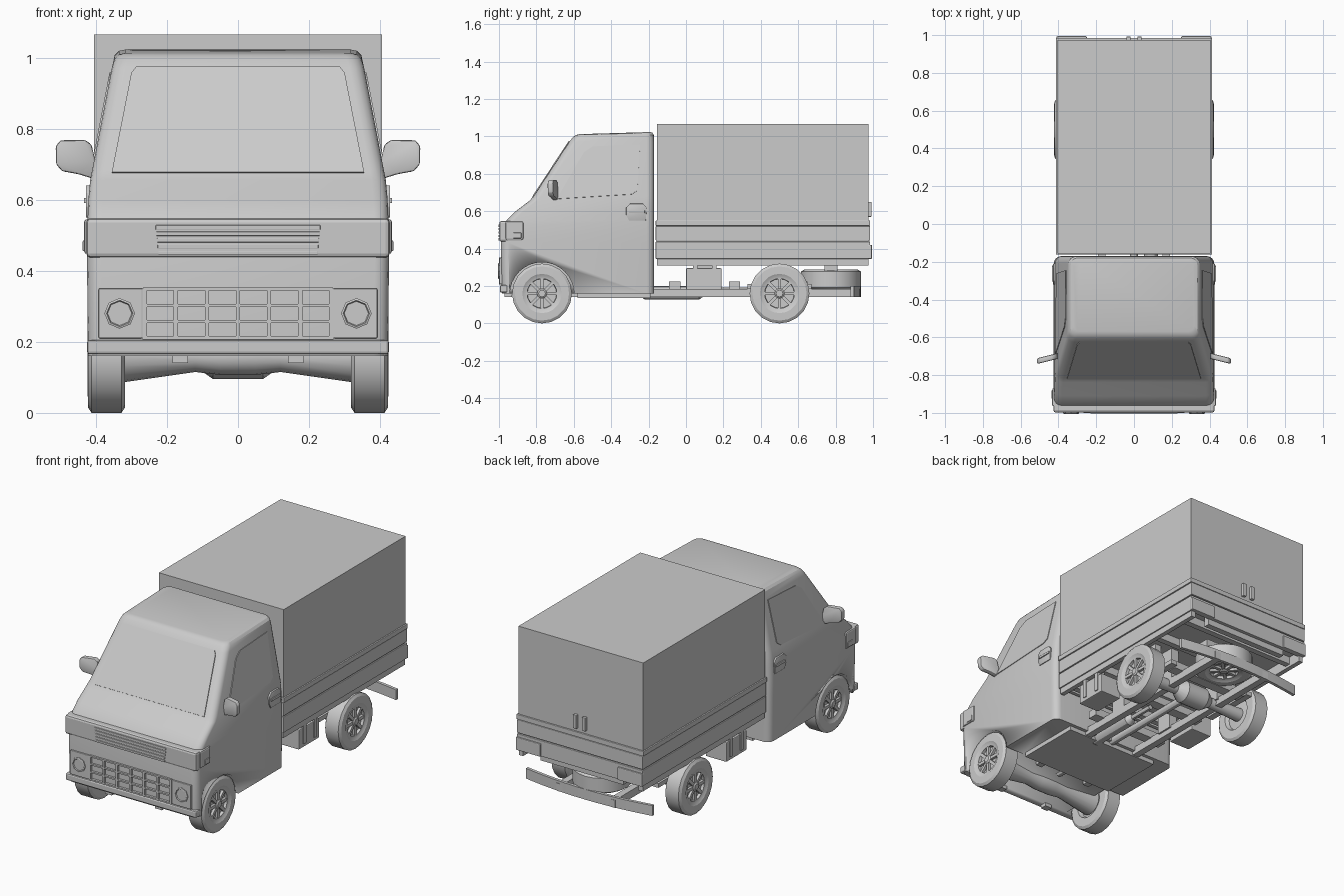
import bpy, bmesh, math
from mathutils import Vector, Matrix

cube = bpy.data.objects.get("Cube")
if cube:
    bpy.data.objects.remove(cube, do_unlink=True)

grey = bpy.data.materials.new("plain grey")
grey.use_nodes = True
grey.diffuse_color = (0.6, 0.6, 0.6, 1)
grey.node_tree.nodes["Principled BSDF"].inputs["Base Color"].default_value = (0.6, 0.6, 0.6, 1)


def finish(name, bm, smooth=None):
    bmesh.ops.recalc_face_normals(bm, faces=bm.faces)
    mesh = bpy.data.meshes.new(name)
    bm.to_mesh(mesh)
    bm.free()
    mesh.materials.append(grey)
    ob = bpy.data.objects.new(name, mesh)
    bpy.context.collection.objects.link(ob)
    bpy.ops.object.select_all(action='DESELECT')
    bpy.context.view_layer.objects.active = ob
    ob.select_set(True)
    if smooth:
        bpy.ops.object.shade_smooth_by_angle(angle=math.radians(smooth))
    return ob


def box(name, x, y, z, bevel=0.0):
    """Box from three (low, high) ranges."""
    bm = bmesh.new()
    bmesh.ops.create_cube(bm, size=1)
    for v in bm.verts:
        v.co = [(r[0] + r[1]) / 2 + c * (r[1] - r[0]) for c, r in zip(v.co, (x, y, z))]
    if bevel:
        bmesh.ops.bevel(bm, geom=bm.edges[:], offset=bevel, segments=2, affect='EDGES', profile=0.5)
    return finish(name, bm)


def pair(name, x, y, z, bevel=0.0):
    box("left_" + name, x, y, z, bevel)
    box("right_" + name, (-x[1], -x[0]), y, z, bevel)


def slab(name, points, push, bevel=0.0):
    """Flat polygon thickened along the vector push."""
    bm = bmesh.new()
    face = bm.faces.new([bm.verts.new(p) for p in points])
    new = bmesh.ops.extrude_face_region(bm, geom=[face])["geom"]
    bmesh.ops.translate(bm, vec=push, verts=[g for g in new if isinstance(g, bmesh.types.BMVert)])
    if bevel:
        bmesh.ops.bevel(bm, geom=bm.edges[:], offset=bevel, segments=2, affect='EDGES', profile=0.5)
    return finish(name, bm, 35)


def skin(name, rings, smooth=None, closed=False):
    """Bridge rings of points; cap both ends unless closed."""
    bm = bmesh.new()
    loops = [[bm.verts.new(p) for p in ring] for ring in rings]
    n = len(loops[0])
    for a, b in zip(loops, loops[1:] + (loops[:1] if closed else [])):
        for i in range(n):
            bm.faces.new((a[i], a[(i + 1) % n], b[(i + 1) % n], b[i]))
    if not closed:
        bm.faces.new(loops[0])
        bm.faces.new(loops[-1])
    return finish(name, bm, smooth)


def lathe(name, profile, centre, axis, n=20, smooth=30):
    """Turn (along, radius) points about an axis through centre."""
    turn = Vector(axis).to_track_quat('Z', 'Y')
    rings = [[Vector(centre) + turn @ Vector((r * math.cos(math.tau * i / n),
              r * math.sin(math.tau * i / n), d)) for i in range(n)] for d, r in profile]
    return skin(name, rings, smooth)


# Cab: stacked rounded outlines (height, front, back, half width, corner)
def outline(z, front, back, w, r, tilt=0.0):
    pts = []
    for cx, cy, start in ((w - r, back - r, 0), (r - w, back - r, 90),
                          (r - w, front + r, 180), (w - r, front + r, 270)):
        for k in range(5):
            a = math.radians(start + 22.5 * k)
            x, y = cx + r * math.cos(a), cy + r * math.sin(a)
            pts.append((x, y, z + tilt * (y + 0.6)))
    return pts


levels = [(0.16, -0.985, -0.17, 0.422, 0.04), (0.432, -0.99, -0.17, 0.425, 0.04),
          (0.52, -0.975, -0.17, 0.425, 0.04), (0.55, -0.96, -0.17, 0.423, 0.04),
          (0.60, -0.91, -0.17, 0.421, 0.04), (0.655, -0.838, -0.17, 0.416, 0.04),
          (0.68, -0.815, -0.17, 0.411, 0.04), (0.97, -0.625, -0.17, 0.355, 0.04),
          (0.995, -0.605, -0.172, 0.347, 0.04, 0.03), (1.007, -0.59, -0.18, 0.335, 0.035, 0.03),
          (1.011, -0.57, -0.195, 0.318, 0.03, 0.03)]
cab = skin("cab", [outline(*lv) for lv in levels], 28)

# Front wheel arches cut from the cab
for s in (1, -1):
    cutter = lathe("arch_cutter", [(0, 0.172), (0.3, 0.172)], (s * 0.3, -0.77, 0.155), (s, 0, 0), 32)
    cutter.hide_render = True
    bpy.context.view_layer.objects.active = cab
    mod = cab.modifiers.new("arch", 'BOOLEAN')
    mod.object, mod.operation, mod.solver = cutter, 'DIFFERENCE', 'EXACT'
    bpy.ops.object.modifier_apply(modifier="arch")
    bpy.data.objects.remove(cutter, do_unlink=True)


def side_x(z):
    return 0.411 - (z - 0.68) * 0.056 / 0.29


# Windscreen and side windows lie on the sloping cab faces
screen = [(0.355, 0.675), (0.30, 0.955), (0.285, 0.973)]
screen += [(-x, z) for x, z in reversed(screen)]
slab("windscreen", [(x, -0.815 + (z - 0.68) * 0.19 / 0.29, z) for x, z in screen], (0, -0.004, 0.003))
window = [(-0.69, 0.665), (-0.545, 0.915), (-0.50, 0.945), (-0.245, 0.957), (-0.26, 0.71), (-0.29, 0.69)]
handle = [(-0.32, 0.58), (-0.305, 0.55), (-0.215, 0.55), (-0.21, 0.62), (-0.23, 0.64), (-0.30, 0.64), (-0.32, 0.62)]
mirror = [(0.395, 0.655), (0.45, 0.672), (0.495, 0.68), (0.512, 0.70), (0.513, 0.75),
          (0.50, 0.767), (0.43, 0.768), (0.412, 0.755), (0.402, 0.71), (0.385, 0.69)]
for s, side in ((1, "left_"), (-1, "right_")):
    slab(side + "window", [(s * side_x(z), y, z) for y, z in window], (s * 0.004, 0, 0.001))
    slab(side + "door_handle_plate", [(s * 0.415, y, z) for y, z in handle], (s * 0.013, 0, 0), 0.002)
    slab(side + "mirror", [(s * x, -0.68 - 0.25 * (x - 0.39), z) for x, z in mirror], (0, -0.03, 0), 0.006)
pair("door_handle", (0.42, 0.434), (-0.305, -0.22), (0.59, 0.605), 0.002)
pair("marker_lamp", (0.40, 0.433), (-0.965, -0.87), (0.447, 0.545), 0.008)
pair("marker_lens", (0.42, 0.437), (-0.925, -0.88), (0.455, 0.485), 0.003)

# Front panels, vents, grille and headlamps
box("front_band", (-0.427, 0.427), (-0.998, -0.87), (0.437, 0.548), 0.012)
for i in range(5):
    w = 0.232 - 0.002 * i
    z = 0.528 - 0.018 * i
    box("vent_slat", (-w, w), (-1.002, -0.99), (z - 0.012, z), 0.002)
box("bumper", (-0.425, 0.425), (-0.995, -0.955), (0.165, 0.205), 0.008)
for i in range(7):
    x = (i - 3) * 0.0875
    box("grille_upright", (x - 0.006, x + 0.006), (-1.0, -0.98), (0.207, 0.35))
for z in (0.207, 0.253, 0.298, 0.344):
    box("grille_bar", (-0.268, 0.268), (-1.0, -0.98), (z, z + 0.009))
pair("headlamp_panel", (0.268, 0.392), (-0.998, -0.97), (0.21, 0.35), 0.003)
for s in (1, -1):
    lathe("headlamp", [(0, 0.043), (0.01, 0.043), (0.012, 0.037), (0.007, 0.034)],
          (s * 0.333, -0.993, 0.28), (0, -1, 0), 8)
pair("tow_hook", (0.14, 0.185), (-0.97, -0.93), (0.14, 0.18))

# Cargo box and bed with its side boards
box("cargo_box", (-0.405, 0.405), (-0.155, 0.975), (0.54, 1.065))
box("bed_core", (-0.402, 0.402), (-0.158, 0.975), (0.37, 0.55))
for z0, z1, w in ((0.345, 0.437), (0.443, 0.52), (0.522, 0.55)) and (
        (0.345, 0.437, 0.409), (0.443, 0.52, 0.409), (0.522, 0.55, 0.413)):
    pair("side_board", (w - 0.02, w), (-0.16, 0.985), (z0, z1), 0.003)
    box("tail_board", (-w, w), (0.96, 0.985), (z0, z1), 0.003)
    box("head_board", (-w, w), (-0.162, -0.14), (z0, z1), 0.003)
pair("bed_skirt", (0.375, 0.402), (-0.155, 0.975), (0.31, 0.375))
pair("tail_lamp", (0.25, 0.41), (0.97, 0.994), (0.345, 0.42), 0.004)
pair("tail_latch", (0.018, 0.04), (0.97, 0.992), (0.57, 0.65), 0.003)
box("tail_beam", (-0.27, 0.27), (0.93, 0.965), (0.31, 0.375))
for i in range(5):
    y = -0.1 + 0.24 * i
    box("bed_crossmember", (-0.375, 0.375), (y, y + 0.035), (0.325, 0.375))

# Chassis frame
pair("chassis_rail", (0.15, 0.19), (-0.62, 0.93), (0.14, 0.185))
for y in (-0.06, 0.26, 0.62):
    box("chassis_crossmember", (-0.25, 0.25), (y - 0.03, y + 0.03), (0.18, 0.225))
for y in (0.09, 0.5):
    pair("bed_support", (0.14, 0.19), (y - 0.05, y + 0.05), (0.17, 0.375))
box("floor_pan", (-0.3, 0.3), (-0.58, -0.19), (0.135, 0.17))

# Side tool boxes hung on straps
pair("tool_box", (0.26, 0.395), (0.0, 0.19), (0.18, 0.295), 0.005)
for y in (0.05, 0.15):
    pair("tool_box_strap", (0.35, 0.40), (y - 0.012, y + 0.012), (0.2, 0.35))

# Wheels: turned tyre and dish, with hub and eight spokes
tyre = [(-0.035, 0.03), (-0.03, 0.085), (-0.052, 0.095), (-0.052, 0.145), (-0.042, 0.16), (0.042, 0.16),
        (0.052, 0.145), (0.053, 0.105), (0.046, 0.092), (0.044, 0.08), (0.028, 0.078), (0.028, 0.02)]


def wheel(name, centre, axis):
    lathe(name + "_tyre", tyre, centre, axis)
    lathe(name + "_hub", [(0.02, 0.026), (0.044, 0.026), (0.05, 0.018)], centre, axis, 12)
    turn = Vector(axis).to_track_quat('Z', 'Y').to_matrix().to_4x4()
    bm = bmesh.new()
    for i in range(8):
        m = Matrix.Rotation(math.tau * i / 8, 4, 'Z') @ Matrix.Translation((0.05, 0, 0.034))
        bmesh.ops.create_cube(bm, size=1, matrix=Matrix.Translation(centre) @ turn @ m
                              @ Matrix.Diagonal((0.064, 0.018, 0.018, 1)))
    finish(name + "_spokes", bm)


for y, end in ((-0.77, "front"), (0.5, "rear")):
    for s, side in ((1, "left"), (-1, "right")):
        wheel(f"{side}_{end}_wheel", Vector((s * 0.37, y, 0.16)), (s, 0, 0))
wheel("spare_wheel", Vector((0, 0.775, 0.235)), (0, 0, -1))
box("spare_wheel_carrier", (-0.15, 0.15), (0.74, 0.81), (0.27, 0.33))

# Axles, drive shaft and exhaust
lathe("front_axle", [(-0.33, 0.075), (-0.12, 0.045), (-0.05, 0.053), (0.05, 0.053), (0.12, 0.045), (0.33, 0.075)],
      (0, -0.77, 0.16), (1, 0, 0), 16)
lathe("rear_axle", [(-0.35, 0.04), (-0.12, 0.03), (-0.07, 0.065), (0.07, 0.065), (0.12, 0.03), (0.35, 0.04)],
      (0, 0.5, 0.16), (1, 0, 0), 16)
lathe("drive_shaft", [(0, 0.022), (1.15, 0.022)], (0, -0.65, 0.17), (0, 1, 0), 12)
lathe("exhaust", [(0, 0.014), (0.3, 0.014), (0.33, 0.036), (0.62, 0.036), (0.65, 0.014), (0.8, 0.014)],
      (0.09, -0.55, 0.163), (0, 1, 0), 12)
pair("leaf_spring", (0.25, 0.29), (0.33, 0.67), (0.185, 0.21))
pair("spring_hanger", (0.25, 0.29), (0.47, 0.53), (0.2, 0.375))

# Curved rear bumper
rings = []
for i in range(13):
    x = -0.41 + 0.82 * i / 12
    y = 0.935 - 0.22 * x * x
    rings.append([(x, y - 0.018, 0.14), (x, y, 0.14), (x, y, 0.2), (x, y - 0.018, 0.2)])
skin("rear_bumper", rings, 30)
